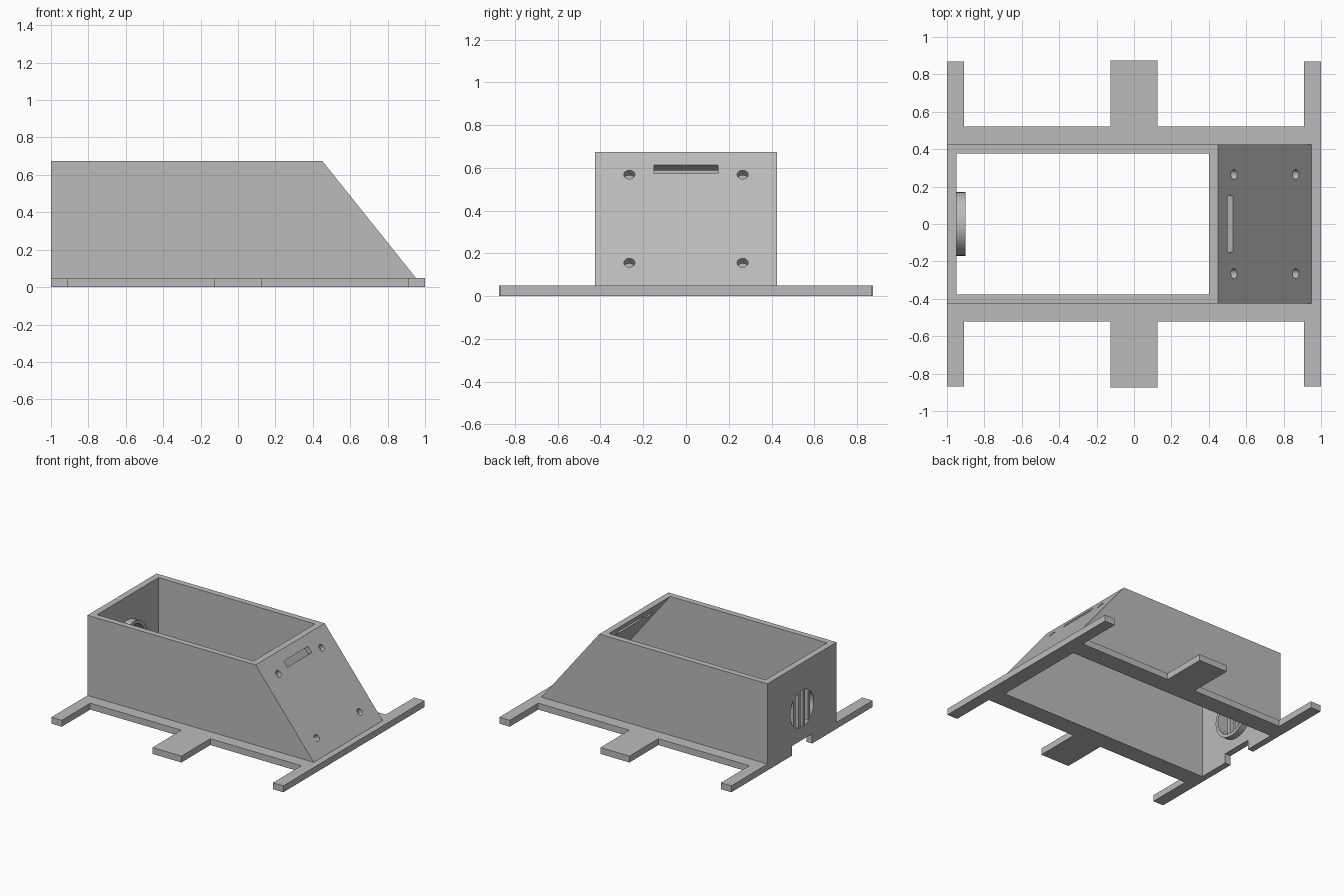
import bpy, bmesh, math
from mathutils import Matrix, Vector

cube = bpy.data.objects.get("Cube")
if cube:
    bpy.data.objects.remove(cube, do_unlink=True)

grey = bpy.data.materials.new("light grey plastic")
grey.use_nodes = True
colour = (0.5, 0.5, 0.5, 1)
grey.diffuse_color = colour
grey.node_tree.nodes["Principled BSDF"].inputs["Base Color"].default_value = colour


def finish(name, bm):
    bmesh.ops.recalc_face_normals(bm, faces=bm.faces[:])
    mesh = bpy.data.meshes.new(name)
    bm.to_mesh(mesh)
    bm.free()
    mesh.materials.append(grey)
    obj = bpy.data.objects.new(name, mesh)
    bpy.context.collection.objects.link(obj)
    return obj


def prism(name, points, offset):
    """Extrude a closed outline along the offset vector."""
    bm = bmesh.new()
    face = bm.faces.new([bm.verts.new(p) for p in points])
    ext = bmesh.ops.extrude_face_region(bm, geom=[face])
    moved = [v for v in ext["geom"] if isinstance(v, bmesh.types.BMVert)]
    bmesh.ops.translate(bm, verts=moved, vec=offset)
    return finish(name, bm)


def box(name, centre, size, tilt=0):
    bm = bmesh.new()
    m = Matrix.Translation(centre) @ Matrix.Rotation(tilt, 4, 'Y') @ Matrix.Diagonal((*size, 1))
    bmesh.ops.create_cube(bm, size=1, matrix=m)
    return finish(name, bm)


def cylinder(name, centre, radius, depth, tilt, sides=32):
    bm = bmesh.new()
    m = Matrix.Translation(centre) @ Matrix.Rotation(tilt, 4, 'Y')
    bmesh.ops.create_cone(bm, cap_ends=True, segments=sides, radius1=radius,
                          radius2=radius, depth=depth, matrix=m)
    return finish(name, bm)


def cut(obj, cutters):
    bpy.context.view_layer.objects.active = obj
    for c in cutters:
        mod = obj.modifiers.new("cut", 'BOOLEAN')
        mod.operation, mod.solver, mod.object = 'DIFFERENCE', 'EXACT', c
        bpy.ops.object.modifier_apply(modifier=mod.name)


def smooth(obj):
    bpy.ops.object.select_all(action='DESELECT')
    obj.select_set(True)
    bpy.context.view_layer.objects.active = obj
    bpy.ops.object.shade_smooth_by_angle(angle=math.radians(30))


H, PLATE, WIDE = 0.675, 0.05, 0.425

# Base frame: half outline along +y, mirrored to -y
edge = [(1, 0.87), (0.91, 0.87), (0.91, 0.52), (0.125, 0.52), (0.125, 0.875)]
half = edge + [(-x, y) for x, y in reversed(edge)]
outline = half + [(x, -y) for x, y in reversed(half)]
base = prism("base_frame", [(x, y, 0) for x, y in outline], (0, 0, PLATE))

# Housing with a sloping panel at the +x end
side = [(-1, PLATE), (0.95, PLATE), (0.45, H), (-1, H)]
housing = prism("housing", [(x, -WIDE, z) for x, z in side], (0, 2 * WIDE, 0))

# Cavity open at top and bottom, and the cable notch
inner = [(-0.95, -0.1), (0.88, -0.1), (0.88, 0.075), (0.4, H), (0.4, 0.8), (-0.95, 0.8)]
cavity = prism("cavity_cutter", [(x, -0.378, z) for x, z in inner], (0, 0.756, 0))
notch = box("notch_cutter", (-1, 0, 0), (0.2, 0.25, 0.15))

# Panel slot and screw holes, square to the slope
tilt = math.atan2(H - PLATE, 0.5)


def on_slope(x, y):
    return Vector((x, y, H - (x - 0.45) * 1.25))


slot = box("slot_cutter", on_slope(0.515, 0), (0.05, 0.3, 0.2), tilt)
holes = [cylinder("screw_hole_cutter", on_slope(x, y), 0.026, 0.2, tilt)
         for x in (0.535, 0.865) for y in (-0.265, 0.265)]

# Round vent in the -x wall, with a collar inside
VENT_Z, VENT_R = 0.32, 0.145
quarter = math.pi / 2
vent = cylinder("vent_cutter", (-0.97, 0, VENT_Z), VENT_R, 0.3, quarter, 48)
collar = cylinder("vent_collar", (-0.925, 0, VENT_Z), 0.17, 0.05, quarter, 48)

cut(base, [cavity, notch])
cut(housing, [cavity, notch, slot, vent] + holes)
cut(collar, [vent])
for c in [cavity, notch, slot, vent] + holes:
    bpy.data.objects.remove(c, do_unlink=True)
for o in (housing, collar):
    smooth(o)

# Upright vent bars
for i in range(4):
    y = (i - 1.5) * 0.058
    tall = 2 * math.sqrt(VENT_R ** 2 - y ** 2) + 0.01
    box("vent_bar", (-0.975, y, VENT_Z), (0.046, 0.026, tall))
